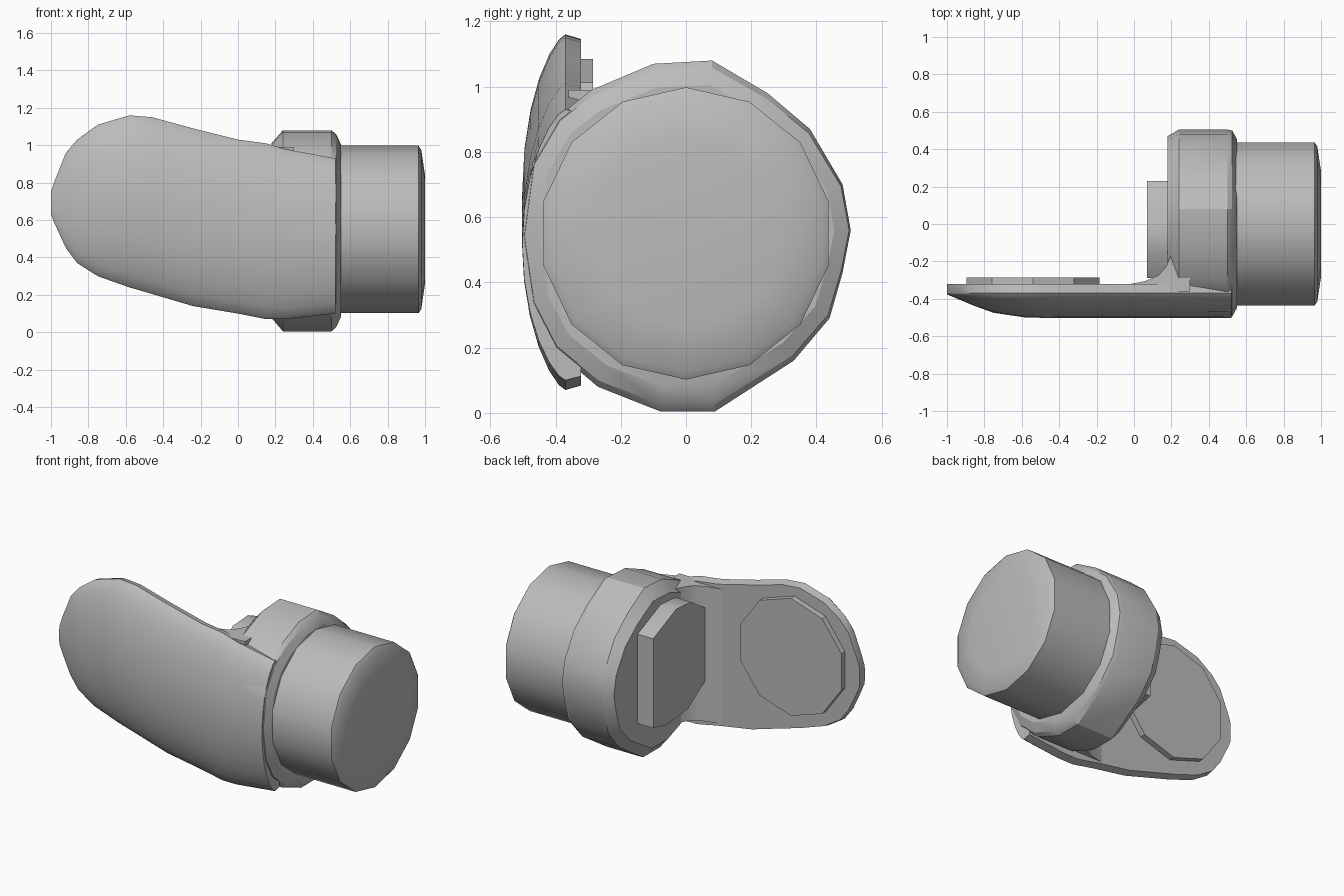
import bpy, bmesh, math

old = bpy.data.objects.get("Cube")
if old:
    bpy.data.objects.remove(old)

grey = bpy.data.materials.new("plain grey")
grey.use_nodes = True
GREY = (0.5, 0.5, 0.5, 1)
grey.diffuse_color = GREY
grey.node_tree.nodes["Principled BSDF"].inputs["Base Color"].default_value = GREY


def loft(name, rings, angle=32):
    """Skin a row of equal rings and cap both ends."""
    bm = bmesh.new()
    rows = [[bm.verts.new(p) for p in ring] for ring in rings]
    n = len(rows[0])
    for a, b in zip(rows, rows[1:]):
        for i in range(n):
            j = (i + 1) % n
            bm.faces.new((a[i], a[j], b[j], b[i]))
    bm.faces.new(rows[0])
    bm.faces.new(rows[-1])
    bmesh.ops.recalc_face_normals(bm, faces=bm.faces)
    mesh = bpy.data.meshes.new(name)
    bm.to_mesh(mesh)
    bm.free()
    mesh.materials.append(grey)
    ob = bpy.data.objects.new(name, mesh)
    bpy.context.collection.objects.link(ob)
    bpy.ops.object.select_all(action='DESELECT')
    bpy.context.view_layer.objects.active = ob
    ob.select_set(True)
    bpy.ops.object.shade_smooth_by_angle(angle=math.radians(angle))
    return ob


CZ = 0.55

# Round stub with a slightly domed end
def circle(x, r, sides=14):
    turn = [2 * math.pi * i / sides for i in range(sides)]
    return [(x, r * math.sin(t), CZ + r * math.cos(t)) for t in turn]

loft("stub", [circle(x, r) for x, r in
              ((0.45, 0.448), (0.965, 0.448), (0.98, 0.425), (1.0, 0.29))])

# Faceted collar with bevelled edges
outline = [(0.08, 1.08), (0.25, 0.98), (0.38, 0.87), (0.48, 0.7), (0.505, 0.56),
           (0.48, 0.43), (0.44, 0.29), (0.33, 0.16), (0.09, 0.005), (-0.08, 0.005),
           (-0.27, 0.08), (-0.4, 0.19), (-0.47, 0.33), (-0.5, 0.54),
           (-0.47, 0.77), (-0.39, 0.91), (-0.29, 0.99), (-0.1, 1.07)]

def collar_ring(x, sy, sz):
    return [(x, y * sy, CZ + (z - CZ) * sz) for y, z in outline]

loft("collar", [collar_ring(*s) for s in
                ((0.18, 0.93, 0.87), (0.24, 1, 1), (0.5, 1, 1),
                 (0.525, 0.99, 0.96), (0.55, 0.9, 0.86))], 25)

# Curved side arm: x, bottom, top, bulge
stations = [(-1.0, 0.63, 0.75, 0.005), (-0.98, 0.58, 0.81, 0.015),
            (-0.92, 0.45, 0.96, 0.04), (-0.86, 0.37, 1.03, 0.065),
            (-0.75, 0.3, 1.11, 0.105), (-0.58, 0.24, 1.16, 0.13),
            (-0.46, 0.205, 1.15, 0.132), (-0.24, 0.14, 1.09, 0.133),
            (0.0, 0.1, 1.03, 0.133), (0.15, 0.07, 1.01, 0.133),
            (0.25, 0.07, 0.98, 0.133), (0.52, 0.1, 0.93, 0.132)]

def arm_ring(x, low, high, bulge):
    mid, half = (low + high) / 2, (high - low) / 2
    ring = []
    for i in range(13):
        t = math.pi * i / 12
        ring.append((x, -0.37 - bulge * max(math.sin(t), 0) ** 1.4,
                     mid + half * math.cos(t)))
    return ring + [(x, -0.322, low + 0.03 * half), (x, -0.322, high - 0.03 * half)]

loft("side_arm", [arm_ring(*s) for s in stations])

# Blend between the arm and the inner face of the collar
blend = [(-0.04, -0.325), (0.06, -0.305), (0.13, -0.275), (0.17, -0.23),
         (0.2, -0.16), (0.3, -0.2), (0.3, -0.36), (-0.04, -0.36)]
loft("inner_blend", [[(x, y, z) for x, y in blend] for z in (0.13, 0.99)])

# Round pad on the inside of the arm
def pad_ring(y, r):
    turn = [math.pi * (2 * i + 1) / 10 for i in range(10)]
    return [(-0.54 + r * math.cos(t), y, 0.71 + r * math.sin(t)) for t in turn]

loft("arm_pad", [pad_ring(-0.33, 0.375), pad_ring(-0.285, 0.375)])

# Thick pad on the inside of the collar
pad = [(0.23, 0.29), (0.23, 0.86), (0.0, 0.96), (-0.15, 0.95),
       (-0.29, 0.86), (-0.29, 0.39), (-0.12, 0.28), (0.1, 0.26)]
loft("collar_pad", [[(x, y, z) for y, z in pad] for x in (0.07, 0.22)])
